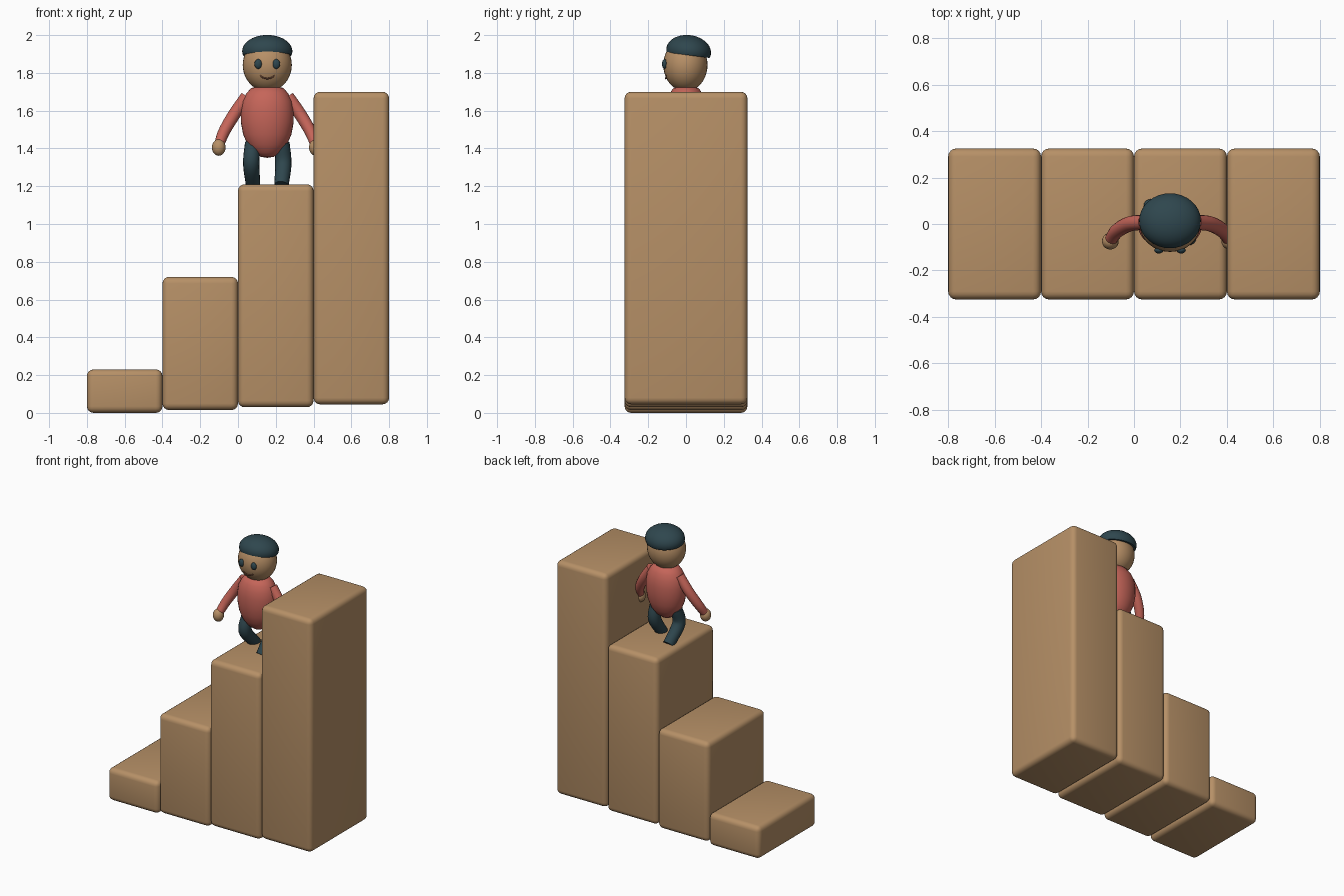
import bpy, bmesh, math
from mathutils import Vector, Matrix

if "Cube" in bpy.data.objects:
    bpy.data.objects.remove(bpy.data.objects["Cube"])


def material(name, color):
    m = bpy.data.materials.new(name)
    m.diffuse_color = (*color, 1)
    m.use_nodes = True
    m.node_tree.nodes["Principled BSDF"].inputs["Base Color"].default_value = m.diffuse_color
    return m


WOOD = material("tan_block", (0.47, 0.28, 0.135))
SKIN = material("skin", (0.48, 0.28, 0.135))
SHIRT = material("coral_shirt", (0.56, 0.13, 0.10))
DARK = material("dark_teal", (0.028, 0.062, 0.076))
MOUTH = material("mouth_brown", (0.20, 0.08, 0.045))

CX = 0.155  # centre line of the figure


def finish(name, bm, mat, angle=60):
    bmesh.ops.recalc_face_normals(bm, faces=bm.faces)
    mesh = bpy.data.meshes.new(name)
    bm.to_mesh(mesh)
    bm.free()
    obj = bpy.data.objects.new(name, mesh)
    bpy.context.collection.objects.link(obj)
    mesh.materials.append(mat)
    bpy.ops.object.select_all(action='DESELECT')
    obj.select_set(True)
    bpy.context.view_layer.objects.active = obj
    bpy.ops.object.shade_smooth_by_angle(angle=math.radians(angle))
    return obj


def block(name, x0, x1, depth, z0, z1, radius):
    bm = bmesh.new()
    size = Matrix.Diagonal((x1 - x0, depth, z1 - z0, 1))
    place = Matrix.Translation(((x0 + x1) / 2, 0, (z0 + z1) / 2))
    bmesh.ops.create_cube(bm, size=1, matrix=place @ size)
    bmesh.ops.bevel(bm, geom=bm.edges[:], offset=radius, segments=4,
                    profile=0.5, affect='EDGES')
    return finish(name, bm, WOOD)


def ellipsoid(name, center, radii, mat, u=32, v=20):
    bm = bmesh.new()
    m = Matrix.Translation(center) @ Matrix.Diagonal((*radii, 1))
    bmesh.ops.create_uvsphere(bm, u_segments=u, v_segments=v, radius=1, matrix=m)
    return finish(name, bm, mat)


def smooth_path(pts, steps=6):
    """Catmull-Rom interpolation of (x, y, z, radius) points."""
    p = [Vector(q) for q in pts]
    p = [2 * p[0] - p[1]] + p + [2 * p[-1] - p[-2]]
    out = []
    for i in range(1, len(p) - 2):
        a, b, c, d = p[i - 1:i + 3]
        for s in range(steps):
            t = s / steps
            out.append(0.5 * (2 * b + (c - a) * t + (2 * a - 5 * b + 4 * c - d) * t * t
                              + (3 * b - a - 3 * c + d) * t ** 3))
    return out + [p[-2]]


def tube(name, pts, mat, sides=16):
    path = smooth_path(pts)
    bm = bmesh.new()
    rings = []
    for i, q in enumerate(path):
        tangent = (path[min(i + 1, len(path) - 1)] - path[max(i - 1, 0)]).xyz.normalized()
        u = tangent.cross(Vector((0, 1, 0))).normalized()
        w = tangent.cross(u)
        rings.append([bm.verts.new(q.xyz + q.w * (u * math.cos(a) + w * math.sin(a)))
                      for a in (2 * math.pi * k / sides for k in range(sides))])
    for r, s in zip(rings, rings[1:]):
        for k in range(sides):
            n = (k + 1) % sides
            bm.faces.new((r[k], r[n], s[n], s[k]))
    bm.faces.new(rings[0])
    bm.faces.new(rings[-1])
    return finish(name, bm, mat)


# Four rising blocks
for i, top in enumerate((0.23, 0.72, 1.21, 1.70)):
    x = -0.8 + 0.4 * i
    block(f"step_{i + 1}", x, x + 0.4, 0.65, 0.015 * i, top, 0.035)

# Torso: egg shape turned from a profile, flattened front to back
bm = bmesh.new()
profile = [(0, 1.35), (0.035, 1.356), (0.07, 1.378), (0.105, 1.42), (0.128, 1.475),
           (0.14, 1.54), (0.14, 1.6), (0.132, 1.65), (0.112, 1.69), (0.085, 1.72), (0, 1.74)]
verts = [bm.verts.new((r, 0, z)) for r, z in profile]
edges = [bm.edges.new(e) for e in zip(verts, verts[1:])]
bmesh.ops.spin(bm, geom=verts + edges, cent=(0, 0, 0), axis=(0, 0, 1),
               angle=2 * math.pi, steps=32)
bmesh.ops.remove_doubles(bm, verts=bm.verts, dist=0.0005)
for v in bm.verts:
    v.co.x += CX
    v.co.y *= 0.78
finish("torso", bm, SHIRT)

# Head
ellipsoid("head", (CX, -0.003, 1.842), (0.13, 0.117, 0.14), SKIN)

# Cap: flattened dome, tilted back
bm = bmesh.new()
bmesh.ops.create_uvsphere(bm, u_segments=32, v_segments=20, radius=1)
bmesh.ops.bisect_plane(bm, geom=bm.verts[:] + bm.edges[:] + bm.faces[:],
                       plane_co=(0, 0, -0.25), plane_no=(0, 0, -1), clear_outer=True)
bmesh.ops.holes_fill(bm, edges=[e for e in bm.edges if e.is_boundary], sides=0)
bm.transform(Matrix.Translation((CX, 0.014, 1.915))
             @ Matrix.Rotation(math.radians(-7.5), 4, 'X')
             @ Matrix.Diagonal((0.133, 0.119, 0.085, 1)))
finish("cap", bm, DARK)

# Mouth: thin curved line on the face
tube("mouth", [(CX + dx, y, z, 0.004) for dx, y, z in
               ((-0.038, -0.102, 1.786), (-0.02, -0.106, 1.774), (0, -0.107, 1.77),
                (0.02, -0.106, 1.774), (0.038, -0.102, 1.786))], MOUTH, 8)

# Paired parts; the legs stride in opposite directions
for side, s in (("left", -1), ("right", 1)):
    ellipsoid(f"{side}_eye", (CX + s * 0.048, -0.113, 1.847), (0.02, 0.014, 0.026), DARK, 16, 10)
    tube(f"{side}_arm", [(CX + s * dx, y, z, r) for dx, y, z, r in
                         ((0.11, 0.008, 1.675, 0.032), (0.175, 0.0, 1.58, 0.033),
                          (0.228, -0.03, 1.49, 0.031), (0.255, -0.068, 1.42, 0.027))], SHIRT)
    ellipsoid(f"{side}_hand", (CX + s * 0.257, -0.074, 1.405), (0.036, 0.036, 0.044), SKIN, 20, 12)
    knee, foot = (-0.02, 0.08) if s < 0 else (0.01, -0.06)
    tube(f"{side}_leg", [(CX + s * 0.078, 0, 1.43, 0.04), (CX + s * 0.085, knee, 1.32, 0.043),
                         (CX + s * 0.075, foot, 1.205, 0.038)], DARK)
